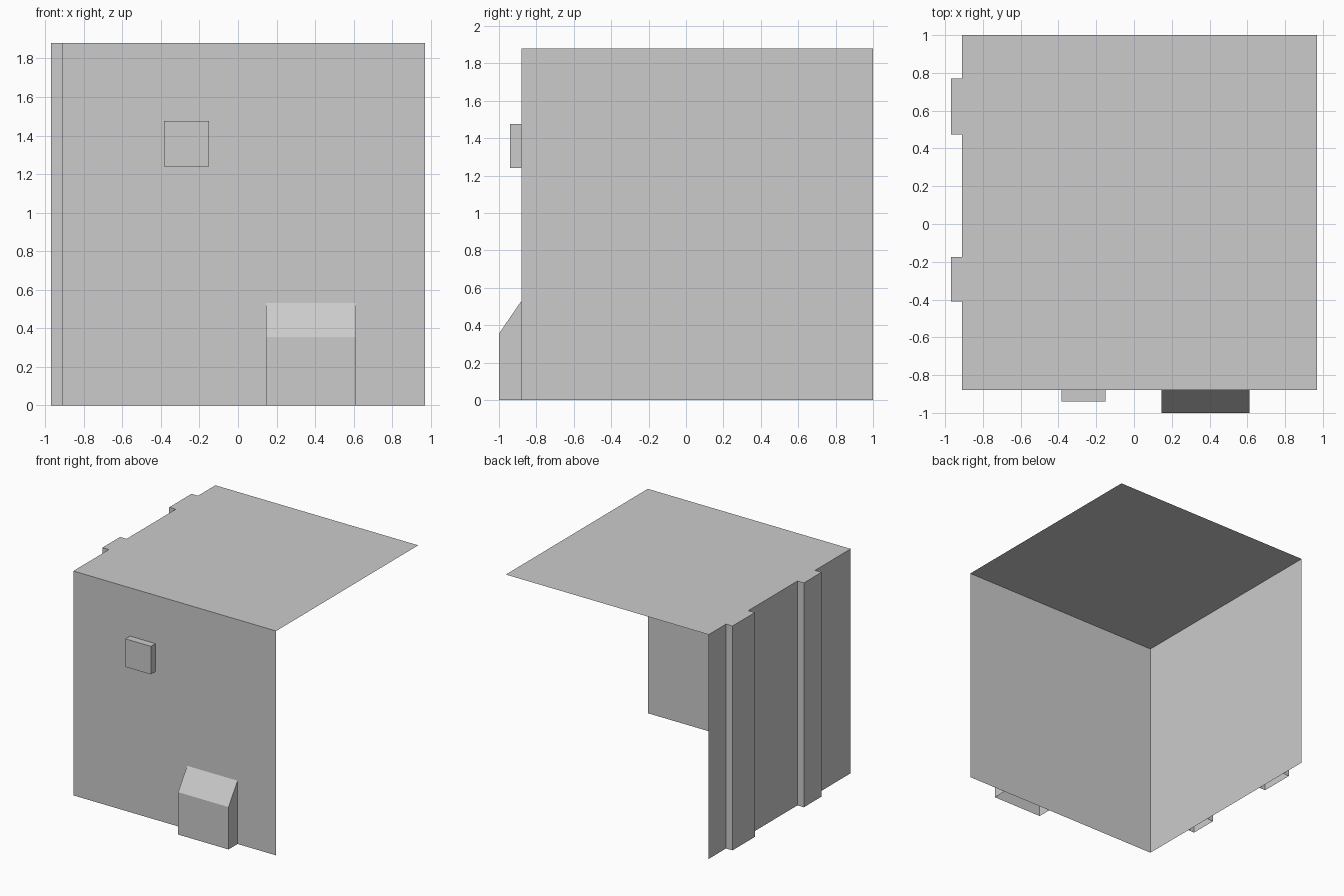
import bpy, bmesh
from mathutils import Vector

if "Cube" in bpy.data.objects:
    bpy.data.objects.remove(bpy.data.objects["Cube"])


def open_box(name, lo, hi, drop, edit=None):
    """Box between two corners, leaving out the faces that point along the dropped directions."""
    lo, hi = Vector(lo), Vector(hi)
    bm = bmesh.new()
    bmesh.ops.create_cube(bm, size=1)
    bmesh.ops.scale(bm, vec=hi - lo, verts=bm.verts)
    bmesh.ops.translate(bm, vec=(lo + hi) / 2, verts=bm.verts)
    bm.normal_update()
    gone = [f for f in bm.faces
            if any(f.normal.dot(Vector(d)) > 0.9 for d in drop)]
    bmesh.ops.delete(bm, geom=gone, context='FACES')
    if edit:
        edit(bm)
    mesh = bpy.data.meshes.new(name)
    bm.to_mesh(mesh)
    bm.free()
    obj = bpy.data.objects.new(name, mesh)
    bpy.context.collection.objects.link(obj)
    return obj


RIGHT, LEFT, BACK, DOWN = (1, 0, 0), (-1, 0, 0), (0, 1, 0), (0, 0, -1)
X0, X1, Y0, Y1, H = -0.91, 0.97, -0.88, 1.0, 1.88

# Main shell: front wall, left wall and flat roof only
open_box("wall_shell", (X0, Y0, 0), (X1, Y1, H), [RIGHT, BACK, DOWN])

# Two full-height pilasters on the left wall
for i, (a, b) in enumerate([(-0.41, -0.175), (0.475, 0.77)]):
    open_box(f"pilaster_{i + 1}", (-0.97, a, 0), (X0, b, H), [RIGHT, DOWN])

# Small square box high on the front wall
open_box("wall_box", (-0.385, -0.94, 1.24), (-0.15, Y0, 1.475), [BACK])


# Lean-to at the foot of the front wall, with its front top edge lowered
def slope_top(bm):
    for v in bm.verts:
        if v.co.z > 0.3 and v.co.y < -0.95:
            v.co.z = 0.355


open_box("lean_to", (0.145, -1.0, 0), (0.612, Y0, 0.53), [BACK, DOWN], slope_top)
